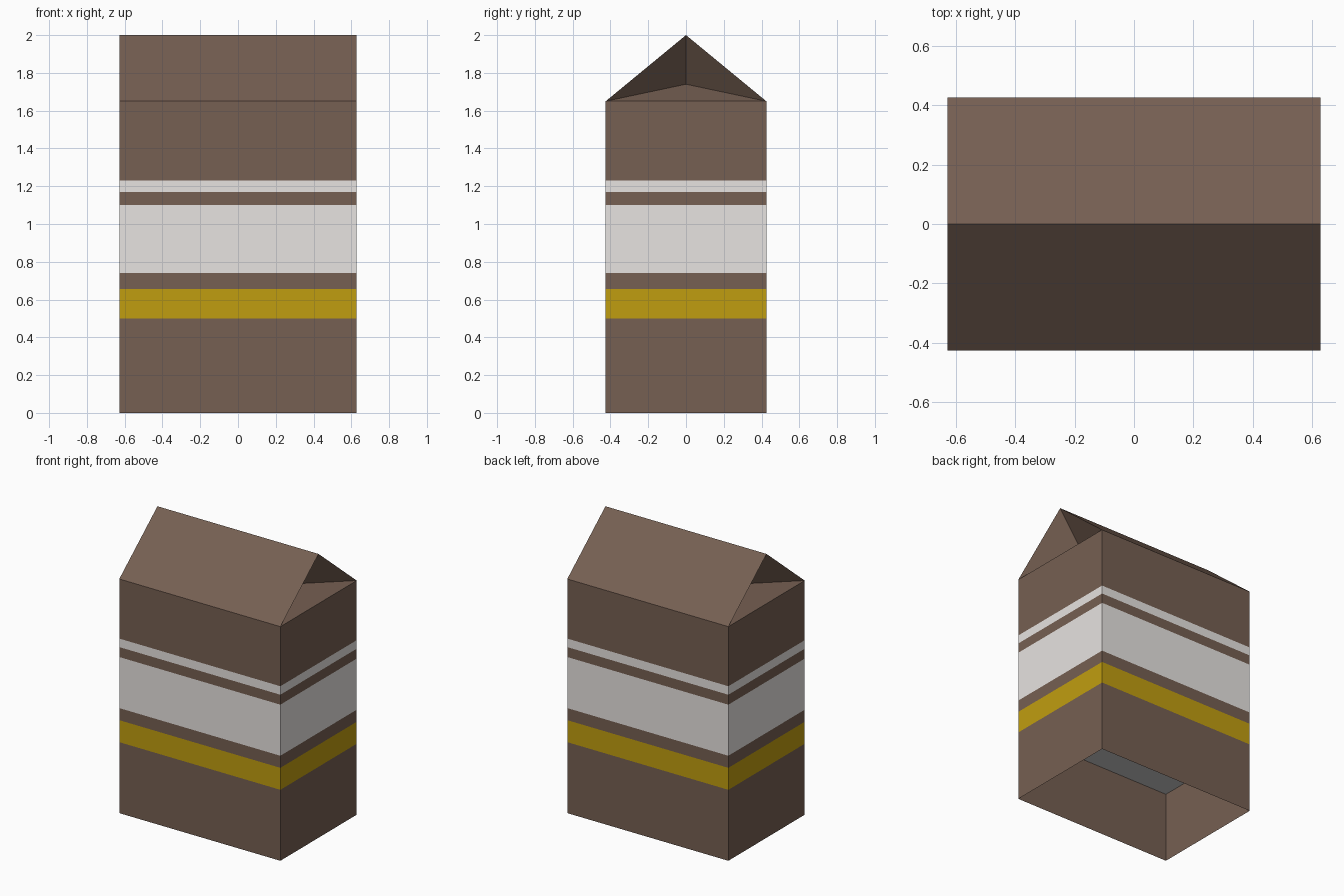
import bpy

if "Cube" in bpy.data.objects:
    bpy.data.objects.remove(bpy.data.objects["Cube"])

HX, HY = 0.628, 0.425          # half width, half depth
EAVES, RIDGE = 1.65, 2.0
FOLD_IN, FOLD_Z = 0.185, 1.74  # inner point of the gable folds


def material(name, rgb):
    m = bpy.data.materials.new(name)
    m.diffuse_color = (*rgb, 1)
    m.use_nodes = True
    m.node_tree.nodes["Principled BSDF"].inputs["Base Color"].default_value = m.diffuse_color
    return m


brown = material("brown", (0.18, 0.115, 0.085))
white = material("white", (0.8, 0.77, 0.75))
yellow = material("yellow", (0.53, 0.34, 0.005))


def add(name, verts, faces, mat=None):
    me = bpy.data.meshes.new(name)
    me.from_pydata(verts, [], faces)
    me.update()
    if mat:
        me.materials.append(mat)
    ob = bpy.data.objects.new(name, me)
    bpy.context.collection.objects.link(ob)
    return ob


def rect(z):
    return [(-HX, -HY, z), (HX, -HY, z), (HX, HY, z), (-HX, HY, z)]


# Carton walls: stacked open bands, bottom to top
bands = [
    ("lower_wall", 0.0, brown),
    ("yellow_stripe", 0.5, yellow),
    ("wall_above_yellow", 0.655, brown),
    ("wide_white_stripe", 0.74, white),
    ("wall_between_whites", 1.10, brown),
    ("thin_white_stripe", 1.17, white),
    ("upper_wall", 1.23, brown),
]
tops = [b[1] for b in bands[1:]] + [EAVES]
for (name, z0, mat), z1 in zip(bands, tops):
    sides = [(i, (i + 1) % 4, (i + 1) % 4 + 4, i + 4) for i in range(4)]
    add(name, rect(z0) + rect(z1), sides, mat)

# Recessed floor, seen from below
add("recessed_floor", rect(0.5), [(3, 2, 1, 0)])

# Pitched top with the gable ends folded inward
roof = rect(EAVES) + [(-HX, 0, RIDGE), (HX, 0, RIDGE),
                      (-HX + FOLD_IN, 0, FOLD_Z), (HX - FOLD_IN, 0, FOLD_Z)]
slopes = [(0, 1, 5, 4), (2, 3, 4, 5)]
right_folds = [(1, 2, 7), (2, 5, 7), (5, 1, 7)]
left_folds = [(3, 0, 6), (0, 4, 6), (4, 3, 6)]
add("folded_top", roof, slopes + right_folds + left_folds, brown)
